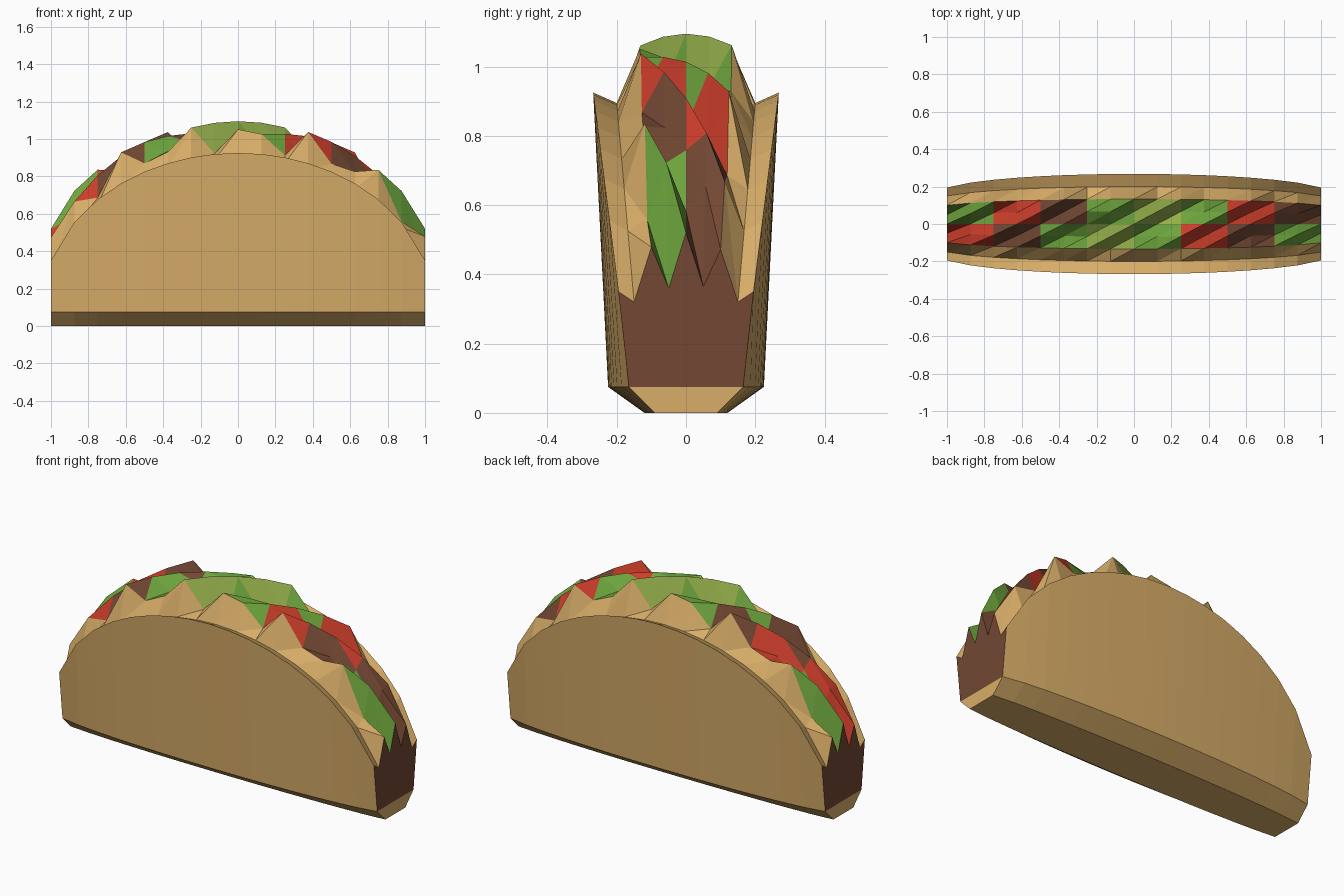
import bpy, bmesh
from math import sqrt, cos

if "Cube" in bpy.data.objects:
    bpy.data.objects.remove(bpy.data.objects["Cube"])

N = 8  # stations run from -N to N along x


def material(name, rgb):
    m = bpy.data.materials.new(name)
    m.diffuse_color = (*rgb, 1)
    m.use_nodes = True
    m.node_tree.nodes["Principled BSDF"].inputs["Base Color"].default_value = m.diffuse_color
    return m


TAN = material("tan", (0.69, 0.42, 0.14))
GREEN = material("green", (0.155, 0.38, 0.047))
RED = material("red", (0.60, 0.047, 0.024))
BROWN = material("brown", (0.17, 0.064, 0.033))
LIME = material("lime", (0.30, 0.43, 0.07))


def arch(i):
    """Rim height at station i, and its bulge from 0 (ends) to 1 (middle)."""
    z = 0.098 + 0.827 * sqrt(1 - (i / N / 1.05) ** 2)
    return z, (z - 0.35) / 0.575


def shell_section(i):
    # half outline mirrored in y: inner rim, outer rim, lower bend, base
    z, f = arch(i)
    half = [(0.15 + 0.05 * f, z - 0.03), (0.195 + 0.073 * f, z),
            (0.165 + 0.06 * f, 0.075), (0.09 + 0.03 * f, 0)]
    return [(i / N, -y, h) for y, h in half] + [(i / N, y, h) for y, h in reversed(half)]


def filling_section(i):
    # jagged rows between the two inner rims
    z, f = arch(i)
    w = (0.15 + 0.05 * f) / 3
    pts = []
    for j in range(-3, 4):
        bump = -0.03 if abs(j) == 3 else 0.085 * (1 + cos(2.36 * i - 1.06 + 3.68 * (j + 2)))
        pts.append((i / N, j * w, z + bump))
    return pts


def finish(bm, name, mats):
    me = bpy.data.meshes.new(name)
    bmesh.ops.recalc_face_normals(bm, faces=bm.faces)
    bm.to_mesh(me)
    bm.free()
    for m in mats:
        me.materials.append(m)
    ob = bpy.data.objects.new(name, me)
    bpy.context.collection.objects.link(ob)
    return ob


# folded shell: bowed sides, bevelled bottom and closed lower ends
bm = bmesh.new()
rows = [[bm.verts.new(p) for p in shell_section(i)] for i in range(-N, N + 1)]
for a, b in zip(rows, rows[1:]):
    for k in range(7):
        bm.faces.new((a[k], b[k], b[k + 1], a[k + 1]))
for r in (rows[0], rows[-1]):
    bm.faces.new(r[2:6])
finish(bm, "shell", [TAN])

# filling: triangulated ridges with coloured chunks
bm = bmesh.new()
cycle = [1, 2, 3, 1, 4]
rows = [[bm.verts.new(p) for p in filling_section(i)] for i in range(-N, N + 1)]
for i, (a, b) in enumerate(zip(rows, rows[1:])):
    for k in range(6):
        tris = (a[k], b[k], b[k + 1]), (a[k], b[k + 1], a[k + 1])
        for t in tris:
            face = bm.faces.new(t)
            if 0 < k < 5:
                face.material_index = cycle[(i // 2 + (1 if k < 3 else 0)) % 5]
# brown end walls under the ridges
for i, r in ((-N, rows[0]), (N, rows[-1])):
    s = [bm.verts.new(p) for p in shell_section(i)[1:7] if p[2] > 0]
    bm.faces.new(r + [s[3], s[2], s[1], s[0]]).material_index = 3
finish(bm, "filling", [TAN, GREEN, RED, BROWN, LIME])
